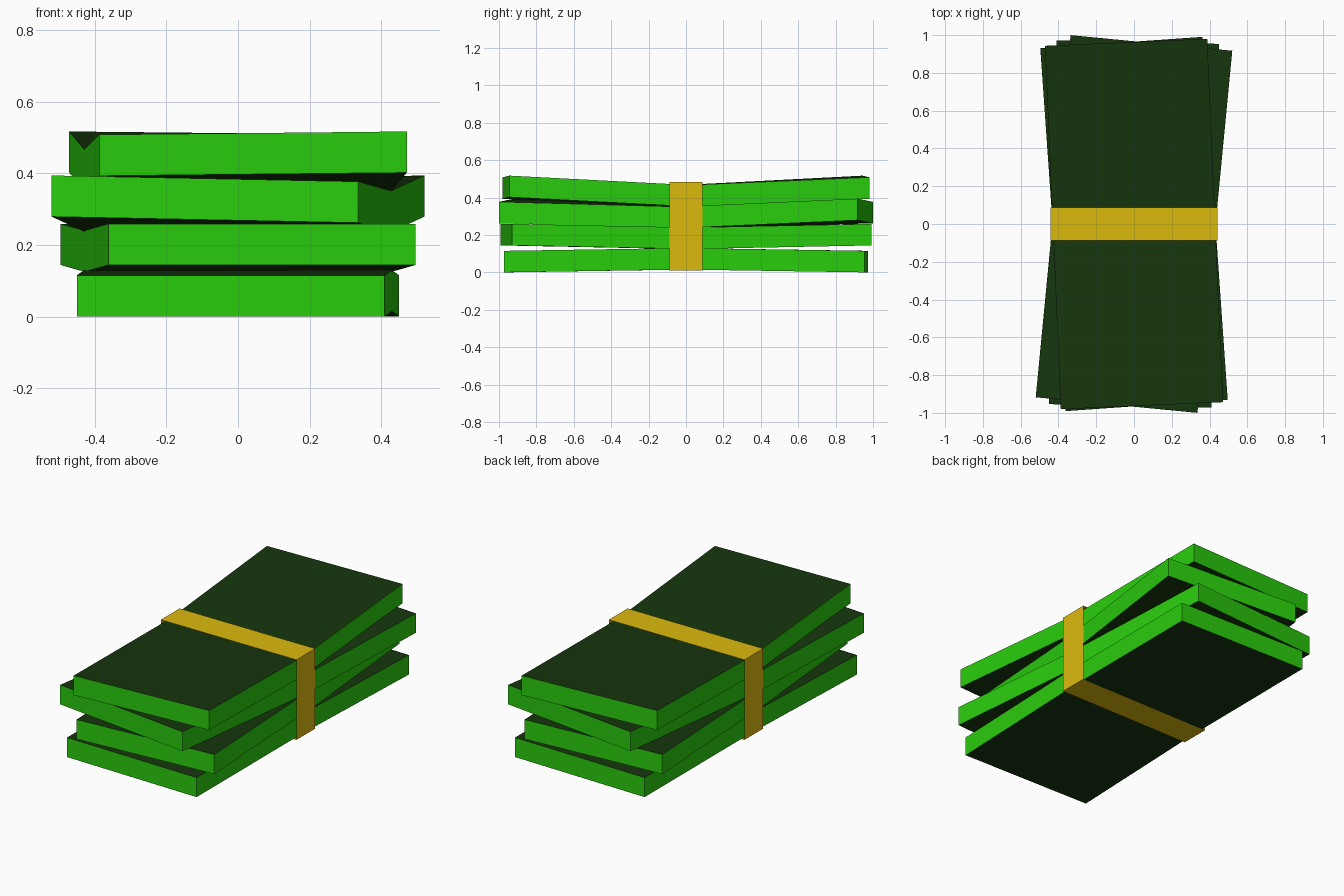
import bpy, bmesh, math
from mathutils import Matrix

if "Cube" in bpy.data.objects:
    bpy.data.objects.remove(bpy.data.objects["Cube"])


def material(name, rgb):
    m = bpy.data.materials.new(name)
    m.diffuse_color = (*rgb, 1)
    m.use_nodes = True
    m.node_tree.nodes["Principled BSDF"].inputs["Base Color"].default_value = m.diffuse_color
    return m


dark = material("note_face_dark_green", (0.008, 0.037, 0.004))
bright = material("note_edge_green", (0.023, 0.61, 0.004))
gold = material("band_gold", (0.72, 0.49, 0.004))

HALF_W, HALF_L, THICK = 0.43, 0.963, 0.115


def add_object(name, bm, mats):
    mesh = bpy.data.meshes.new(name)
    bm.to_mesh(mesh)
    bm.free()
    for m in mats:
        mesh.materials.append(m)
    ob = bpy.data.objects.new(name, mesh)
    bpy.context.collection.objects.link(ob)


def bundle(name, angle, mid_z, end_left, end_right):
    """Slab creased across its middle; heights are of the underside.
    The back end mirrors the front end by a half turn."""
    bm = bmesh.new()
    bmesh.ops.create_cube(bm, size=2)
    # crease loop across the middle
    bmesh.ops.bisect_plane(bm, geom=bm.verts[:] + bm.edges[:] + bm.faces[:],
                           plane_co=(0, 0, 0), plane_no=(0, 1, 0))
    for v in bm.verts:
        x, y, z = v.co
        base = mid_z if abs(y) < 0.1 else (end_left if x * y > 0 else end_right)
        v.co = (x * HALF_W, y * HALF_L, base + (THICK if z > 0 else 0))
    bm.normal_update()
    for f in bm.faces:
        f.material_index = 0 if abs(f.normal.z) > 0.7 else 1
    bm.transform(Matrix.Rotation(math.radians(angle), 4, 'Z'))
    add_object(name, bm, [dark, bright])


# four stacked bundles, each turned a little
bundle("bundle_1", -1.2, 0.015, 0.0, 0.0)
bundle("bundle_2", 4.0, 0.125, 0.144, 0.144)
bundle("bundle_3", -5.5, 0.236, 0.279, 0.262)
bundle("bundle_4", 2.5, 0.352, 0.393, 0.402)

# paper band: open strip wrapped round the middle
bm = bmesh.new()
bmesh.ops.create_cube(bm, size=1)
caps = [f for f in bm.faces if abs(f.normal.y) > 0.9]
bmesh.ops.delete(bm, geom=caps, context='FACES_ONLY')
bm.transform(Matrix.Translation((0, 0, 0.2455)) @ Matrix.Diagonal((0.886, 0.176, 0.473, 1)))
add_object("paper_band", bm, [gold])
